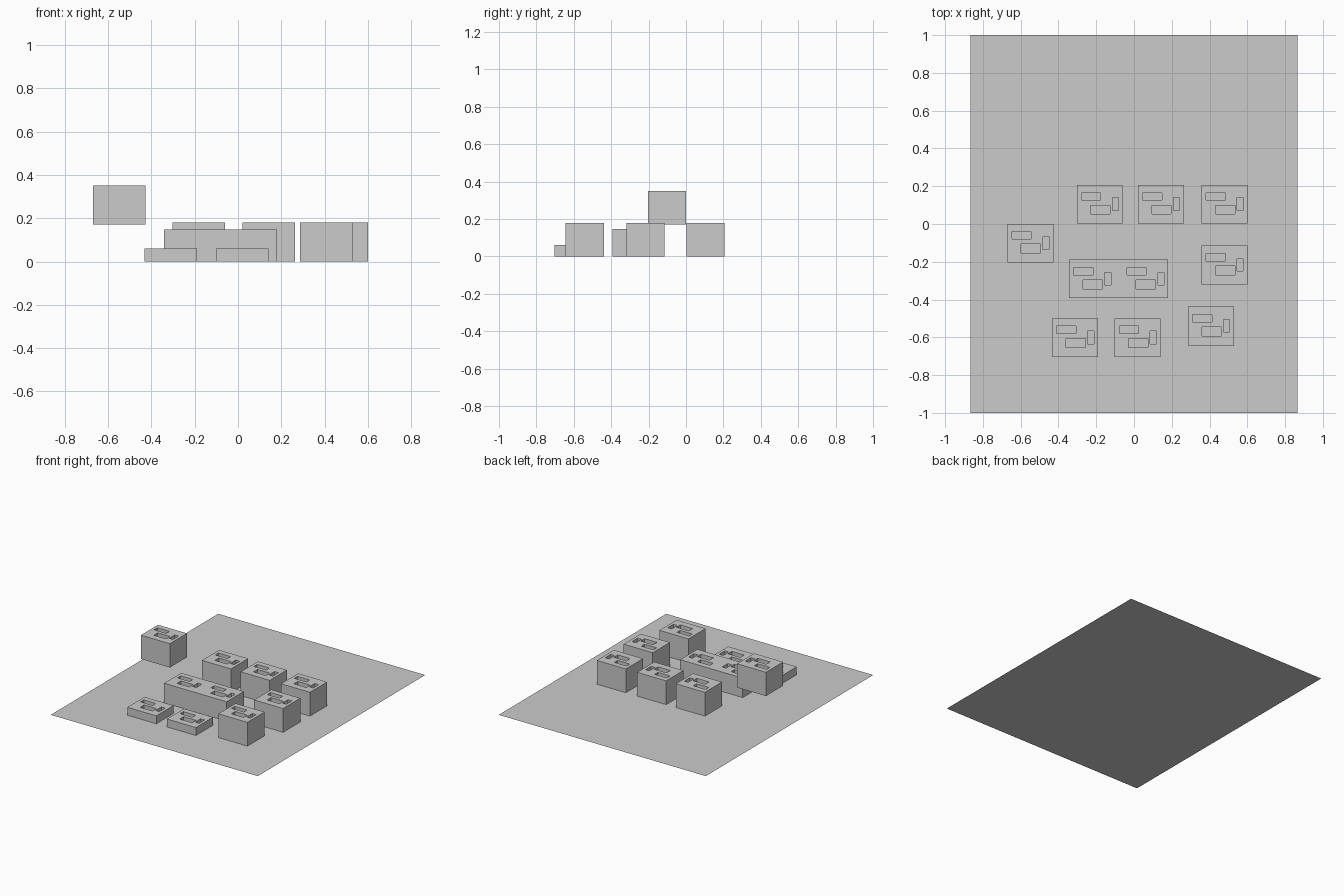
import bpy, bmesh
from mathutils import Matrix, Vector

if "Cube" in bpy.data.objects:
    bpy.data.objects.remove(bpy.data.objects["Cube"])

W, D, DEPTH = 0.243, 0.205, 0.03
# slot rectangles relative to a block corner: x0, x1, y0, y1
SLOTS = [(0.024, 0.126, 0.124, 0.163),
         (0.073, 0.176, 0.050, 0.097),
         (0.188, 0.220, 0.070, 0.137)]


def add_box(bm, x0, x1, y0, y1, z0, z1):
    size = Vector((x1 - x0, y1 - y0, z1 - z0))
    mid = Vector((x0 + x1, y0 + y1, z0 + z1)) / 2
    bmesh.ops.create_cube(bm, size=1, matrix=Matrix.Translation(mid) @ Matrix.Diagonal((*size, 1)))


def to_object(bm, name):
    mesh = bpy.data.meshes.new(name)
    bm.to_mesh(mesh)
    bm.free()
    ob = bpy.data.objects.new(name, mesh)
    bpy.context.collection.objects.link(ob)
    return ob


def block(name, x, y, z0, z1, width=W, sets=(0,)):
    # solid body
    bm = bmesh.new()
    add_box(bm, x, x + width, y, y + D, z0, z1)
    body = to_object(bm, name)
    # recessed slots in the top
    bm = bmesh.new()
    for off in sets:
        for a, b, c, d in SLOTS:
            add_box(bm, x + off + a, x + off + b, y + c, y + d, z1 - DEPTH, z1 + 0.05)
    cutter = to_object(bm, name + "_cutter")
    cutter.hide_render = True
    mod = body.modifiers.new("slots", 'BOOLEAN')
    mod.operation, mod.solver, mod.object = 'DIFFERENCE', 'EXACT', cutter
    bpy.context.view_layer.objects.active = body
    bpy.ops.object.modifier_apply(modifier=mod.name)
    bpy.data.objects.remove(cutter)


# flat base sheet
bm = bmesh.new()
bmesh.ops.create_grid(bm, x_segments=1, y_segments=1, size=1,
                      matrix=Matrix.Diagonal((0.866, 1, 1, 1)))
to_object(bm, "base_sheet")

# tall blocks: back row and right side
for i, (x, y) in enumerate([(-0.303, 0.002), (0.021, 0.002), (0.358, 0.002),
                            (0.358, -0.319), (0.286, -0.643)]):
    block(f"tall_block_{i + 1}", x, y, 0, 0.18)

# low blocks at the front
for i, x in enumerate((-0.433, -0.102)):
    block(f"low_block_{i + 1}", x, -0.704, 0, 0.06)

# wide middle block with two slot groups
block("wide_block", -0.343, -0.393, 0, 0.147, width=0.524, sets=(0, 0.281))

# raised block floating at the left
block("raised_block", -0.67, -0.204, 0.171, 0.351)
